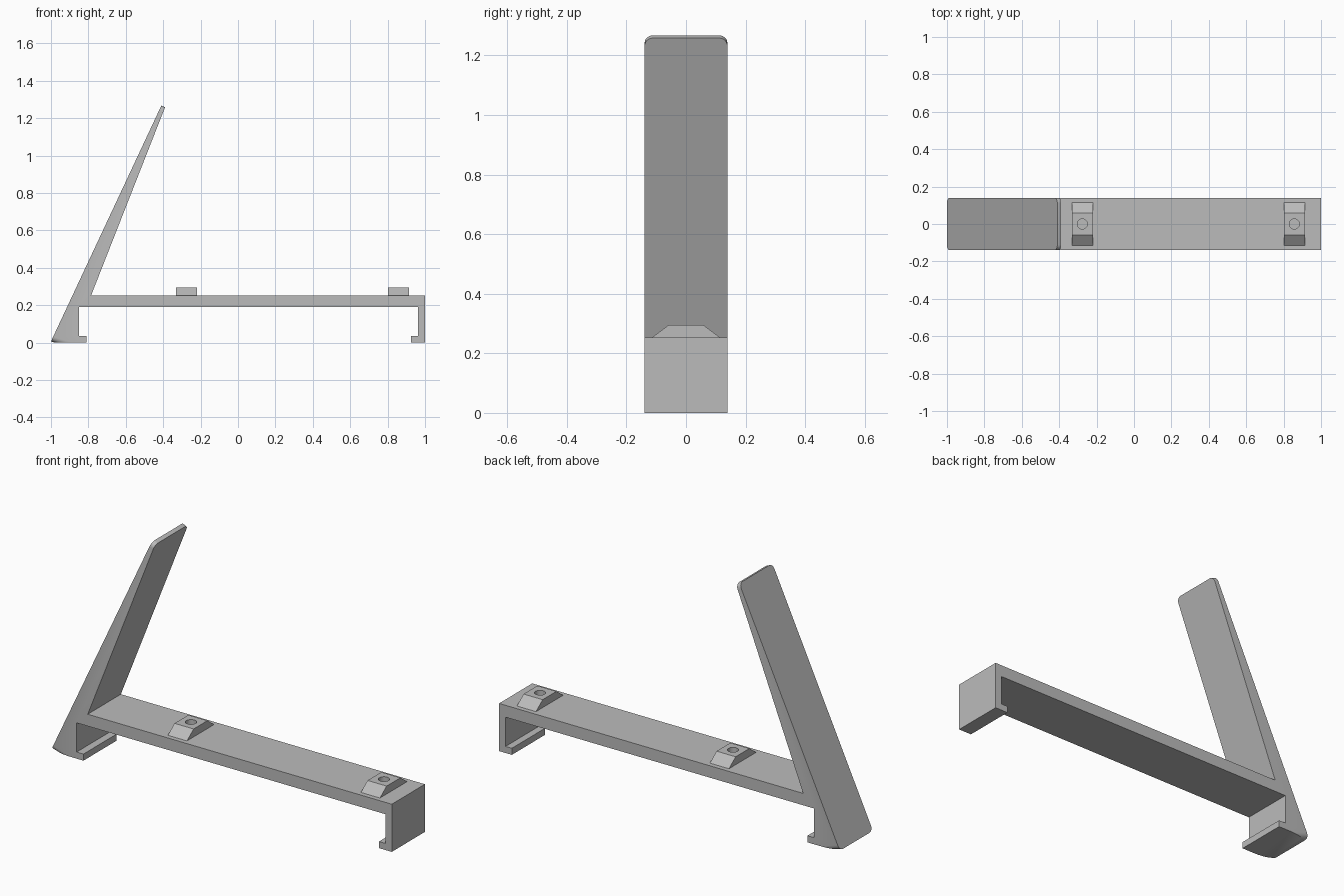
import bpy, bmesh
from mathutils import Vector, Matrix

cube = bpy.data.objects.get("Cube")
if cube:
    bpy.data.objects.remove(cube, do_unlink=True)

grey = bpy.data.materials.new("plain grey")
grey.use_nodes = True
colour = (0.5, 0.5, 0.5, 1)
grey.diffuse_color = colour
grey.node_tree.nodes["Principled BSDF"].inputs["Base Color"].default_value = colour


def add_object(name, bm):
    bmesh.ops.recalc_face_normals(bm, faces=bm.faces)
    mesh = bpy.data.meshes.new(name)
    bm.to_mesh(mesh)
    bm.free()
    mesh.materials.append(grey)
    obj = bpy.data.objects.new(name, mesh)
    bpy.context.collection.objects.link(obj)
    return obj


def extrude_profile(points, along):
    """Prism from a closed outline, swept by the given vector."""
    bm = bmesh.new()
    face = bm.faces.new([bm.verts.new(p) for p in points])
    swept = bmesh.ops.extrude_face_region(bm, geom=[face])["geom"]
    verts = [v for v in swept if isinstance(v, bmesh.types.BMVert)]
    bmesh.ops.translate(bm, verts=verts, vec=along)
    return bm


def smooth(obj):
    bpy.ops.object.select_all(action='DESELECT')
    obj.select_set(True)
    bpy.context.view_layer.objects.active = obj
    bpy.ops.object.shade_smooth_by_angle(angle=0.6)


HALF = 0.139
TOP = 0.253

# Bracket: leaning back plate, beam and two hooked legs in one outline
heel, toe = (-1, 0.006), (-0.98, 0)
tip_in, tip_out = (-0.39, 1.258), (-0.41, 1.267)
outline = [heel, toe, (-0.81, 0), (-0.81, 0.035), (-0.85, 0.035),
           (-0.85, 0.19), (0.962, 0.19), (0.962, 0.035), (0.925, 0.035),
           (0.925, 0), (1, 0), (1, TOP), (-0.785, TOP), tip_in, tip_out]
bm = extrude_profile([(x, -HALF, z) for x, z in outline], (0, 2 * HALF, 0))

# Rounded corners at the tip and the heel
short_ends = [Vector(((a[0] + b[0]) / 2, (a[1] + b[1]) / 2))
              for a, b in ((heel, toe), (tip_in, tip_out))]
corners = []
for edge in bm.edges:
    a, b = (v.co for v in edge.verts)
    mid = (a + b) / 2
    if abs(a.y - b.y) < 0.001 and any(
            (mid.xz - end).length < 0.001 for end in short_ends):
        corners.append(edge)
bmesh.ops.bevel(bm, geom=corners, offset=0.028, segments=6,
                profile=0.5, affect='EDGES')
smooth(add_object("bracket", bm))

# Two sloped mounting pads with a round hole
for name, x in (("inner_pad", -0.276), ("outer_pad", 0.857)):
    section = [(-0.114, TOP), (0.114, TOP), (0.058, 0.295), (-0.058, 0.295)]
    pad = add_object(name, extrude_profile(
        [(x - 0.056, y, z) for y, z in section], (0.112, 0, 0)))

    bm = bmesh.new()
    bmesh.ops.create_cone(bm, cap_ends=True, segments=32, radius1=0.027,
                          radius2=0.027, depth=0.2,
                          matrix=Matrix.Translation((x, 0, TOP)))
    drill = add_object("hole_cutter", bm)
    drill.hide_render = True

    cut = pad.modifiers.new("hole", 'BOOLEAN')
    cut.operation = 'DIFFERENCE'
    cut.solver = 'EXACT'
    cut.object = drill
    smooth(pad)
    bpy.ops.object.modifier_apply(modifier=cut.name)
    bpy.data.objects.remove(drill, do_unlink=True)
